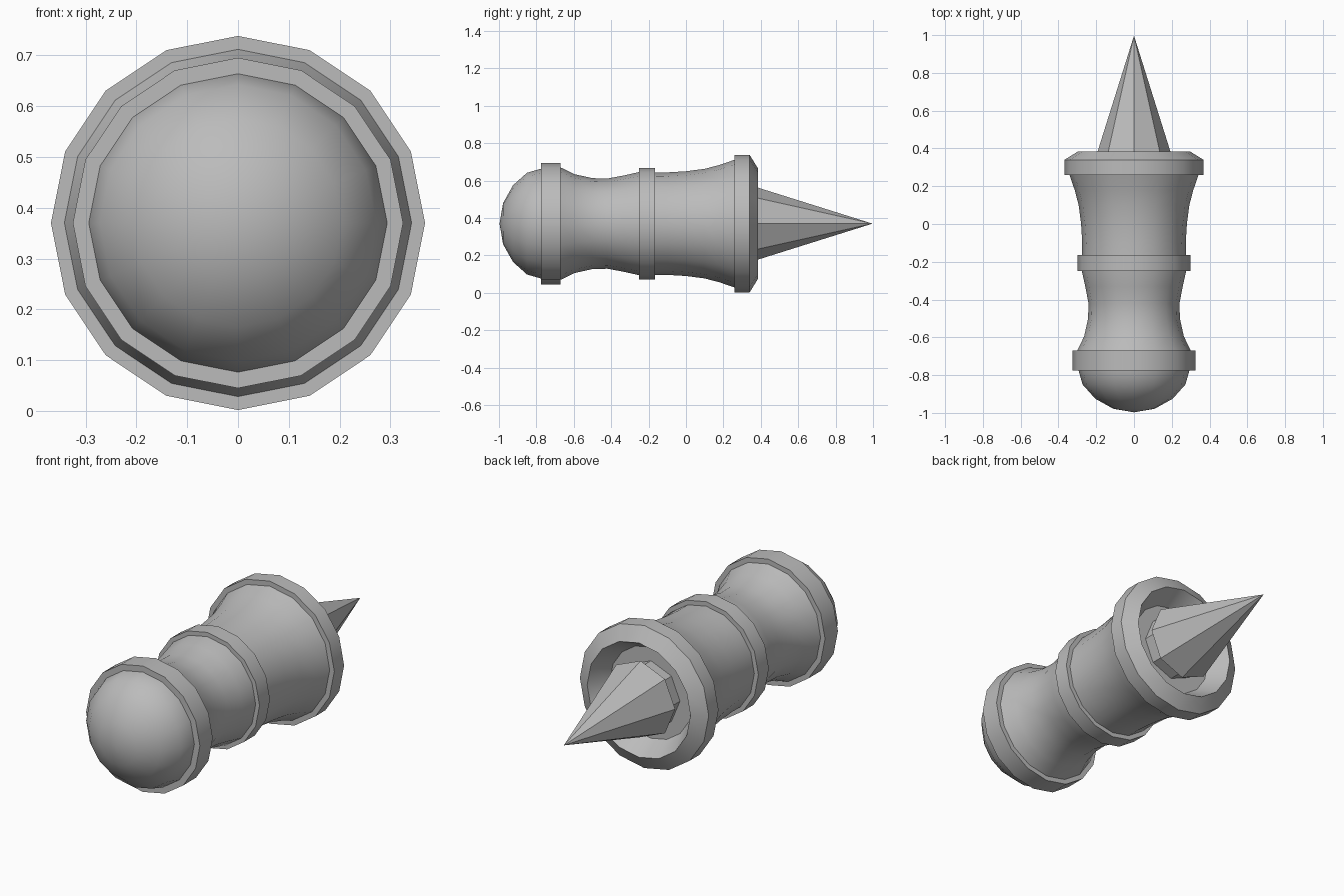
import bpy, bmesh, math

if "Cube" in bpy.data.objects:
    bpy.data.objects.remove(bpy.data.objects["Cube"])

AXIS_Z = 0.37
grey = bpy.data.materials.new("plain grey")
grey.diffuse_color = (0.5, 0.5, 0.5, 1)
grey.use_nodes = True
grey.node_tree.nodes["Principled BSDF"].inputs["Base Color"].default_value = grey.diffuse_color


def lathe(name, profile, sides=16, closed=False):
    """Spin (y, radius) points around the lengthwise axis."""
    bm = bmesh.new()
    rings = []
    for y, r in profile:
        if r == 0:
            rings.append([bm.verts.new((0, y, AXIS_Z))] * sides)
        else:
            rings.append([bm.verts.new((r * math.sin(a), y, AXIS_Z + r * math.cos(a)))
                          for a in (2 * math.pi * i / sides for i in range(sides))])
    pairs = list(zip(rings, rings[1:]))
    if closed:
        pairs.append((rings[-1], rings[0]))
    for a, b in pairs:
        for i in range(sides):
            j = (i + 1) % sides
            quad = list(dict.fromkeys((a[i], a[j], b[j], b[i])))
            bm.faces.new(quad)
    bmesh.ops.recalc_face_normals(bm, faces=bm.faces[:])
    for f in bm.faces:
        f.smooth = True
    for e in bm.edges:
        e.smooth = len(e.link_faces) == 2 and e.calc_face_angle() < math.radians(32)
    mesh = bpy.data.meshes.new(name)
    bm.to_mesh(mesh)
    bm.free()
    mesh.materials.append(grey)
    obj = bpy.data.objects.new(name, mesh)
    bpy.context.collection.objects.link(obj)
    return obj


# Rounded end cap
lathe("domed_end", [(-0.997, 0), (-0.978, 0.11), (-0.925, 0.205),
                    (-0.85, 0.272), (-0.77, 0.295), (-0.74, 0.295), (-0.74, 0)])

# Waisted grip between the first two bands
lathe("waisted_grip", [(-0.70, 0), (-0.70, 0.31), (-0.665, 0.298), (-0.595, 0.264),
                       (-0.50, 0.243), (-0.42, 0.241), (-0.33, 0.258),
                       (-0.25, 0.276), (-0.20, 0.28), (-0.20, 0)])

# Flared barrel towards the socket
lathe("flared_barrel", [(-0.20, 0), (-0.20, 0.275), (-0.10, 0.274), (0.0, 0.28),
                        (0.10, 0.293), (0.18, 0.314), (0.27, 0.345), (0.27, 0)])

# Raised bands
for name, y0, y1, inner, outer in (("end_band", -0.775, -0.67, 0.28, 0.325),
                                   ("middle_band", -0.25, -0.165, 0.26, 0.298)):
    lathe(name, [(y0, inner), (y0, outer), (y1, outer), (y1, inner)], closed=True)

# Chamfered collar with a recessed socket
lathe("socket_collar", [(0.26, 0), (0.26, 0.368), (0.34, 0.368), (0.385, 0.295),
                        (0.285, 0.235), (0.285, 0)])

# Eight-sided spike and the stub that holds it
lathe("spike", [(0.37, 0), (0.37, 0.197), (0.997, 0)], sides=8)
lathe("spike_stub", [(0.27, 0), (0.27, 0.165), (0.38, 0.165), (0.38, 0)], sides=8)
